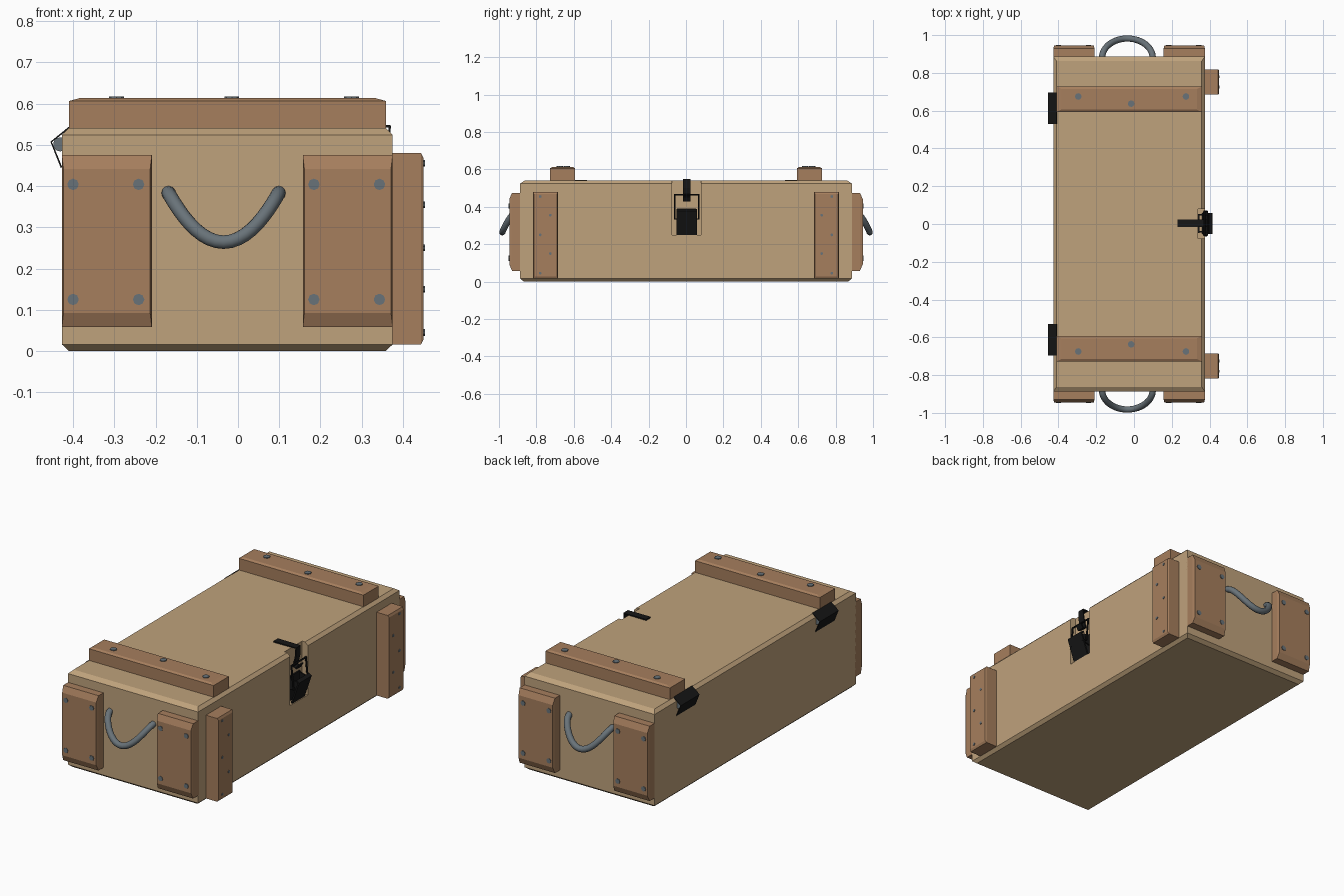
import bpy, bmesh
from math import sin, cos, pi
from mathutils import Matrix, Vector

if "Cube" in bpy.data.objects:
    bpy.data.objects.remove(bpy.data.objects["Cube"])


def material(name, rgb):
    m = bpy.data.materials.new(name)
    m.diffuse_color = (*rgb, 1)
    m.use_nodes = True
    m.node_tree.nodes["Principled BSDF"].inputs["Base Color"].default_value = m.diffuse_color
    return m


TAN = material("pale_wood", (0.52, 0.36, 0.20))
BROWN = material("brown_wood", (0.38, 0.21, 0.11))
STEEL = material("steel", (0.14, 0.17, 0.19))
BLACK = material("black_iron", (0.008, 0.008, 0.008))


def finish(name, bm, mat):
    bmesh.ops.recalc_face_normals(bm, faces=bm.faces)
    me = bpy.data.meshes.new(name)
    bm.to_mesh(me)
    bm.free()
    me.materials.append(mat)
    ob = bpy.data.objects.new(name, me)
    bpy.context.collection.objects.link(ob)
    return ob


def slab(name, axis, u, v, rings, mat):
    """Stack rectangles (w, inset_u, inset_v) along an axis into a chamfered board."""
    place = {"x": lambda a, b, w: (w, a, b),
             "y": lambda a, b, w: (a, w, b),
             "z": lambda a, b, w: (a, b, w)}[axis]
    bm = bmesh.new()
    loops = []
    for w, iu, iv in rings:
        a0, a1, b0, b1 = u[0] + iu, u[1] - iu, v[0] + iv, v[1] - iv
        loops.append([bm.verts.new(place(a, b, w))
                      for a, b in ((a0, b0), (a1, b0), (a1, b1), (a0, b1))])
    bm.faces.new(loops[0])
    bm.faces.new(loops[-1])
    for lo, hi in zip(loops, loops[1:]):
        for i in range(4):
            j = (i + 1) % 4
            bm.faces.new((lo[i], lo[j], hi[j], hi[i]))
    return finish(name, bm, mat)


def cylinder(name, pos, direction, r, depth, sides, mat):
    bm = bmesh.new()
    rot = Vector(direction).to_track_quat("Z", "Y").to_matrix().to_4x4()
    bmesh.ops.create_cone(bm, cap_ends=True, segments=sides, radius1=r, radius2=r,
                          depth=depth, matrix=Matrix.Translation(pos) @ rot)
    return finish(name, bm, mat)


def strip(name, pts, y0, y1, thick, mat):
    """Bent sheet metal: an x-z path stretched along y."""
    bm = bmesh.new()
    rows = [(bm.verts.new((x, y0, z)), bm.verts.new((x, y1, z))) for x, z in pts]
    for a, b in zip(rows, rows[1:]):
        bm.faces.new((a[0], a[1], b[1], b[0]))
    ob = finish(name, bm, mat)
    mod = ob.modifiers.new("thickness", "SOLIDIFY")
    mod.thickness = thick
    mod.offset = 0
    return ob


def rod(name, pts, r, mat, cyclic=False, res=4):
    cu = bpy.data.curves.new(name, "CURVE")
    cu.dimensions = "3D"
    cu.bevel_depth = r
    cu.bevel_resolution = res
    cu.use_fill_caps = True
    sp = cu.splines.new("POLY")
    sp.points.add(len(pts) - 1)
    for p, co in zip(sp.points, pts):
        p.co = (*co, 1)
    sp.use_cyclic_u = cyclic
    sp.use_smooth = res > 1
    cu.materials.append(mat)
    ob = bpy.data.objects.new(name, cu)
    bpy.context.collection.objects.link(ob)
    return ob


# Crate body with chamfered top and bottom edges
body = slab("crate_body", "z", (-0.427, 0.375), (-0.887, 0.887),
            [(0, 0.017, 0.02), (0.016, 0, 0), (0.524, 0, 0), (0.541, 0.017, 0.025)], TAN)

# Recess for the latch
cutter = slab("latch_recess_cutter", "x", (-0.076, 0.08), (0.25, 0.65),
              [(0.34, 0, 0), (0.5, 0, 0)], TAN)
mod = body.modifiers.new("latch_recess", "BOOLEAN")
mod.operation = "DIFFERENCE"
mod.solver = "EXACT"
mod.object = cutter
bpy.context.view_layer.objects.active = body
bpy.ops.object.modifier_apply(modifier=mod.name)
bpy.data.objects.remove(cutter)

for s, end in ((-1, "front"), (1, "back")):
    # Lid cleats and their bolts
    slab(f"lid_cleat_{end}", "z", (-0.41, 0.359), tuple(sorted((s * 0.593, s * 0.727))),
         [(0.535, 0, 0), (0.606, 0, 0), (0.613, 0.025, 0.012)], BROWN)
    for i, (x, y) in enumerate(((-0.295, 0.675), (-0.015, 0.637), (0.275, 0.675))):
        cylinder(f"lid_bolt_{end}_{i}", (x, s * y, 0.613), (0, 0, 1), 0.018, 0.008, 8, STEEL)

    # End plates with four bolts each
    for k, x0 in enumerate((-0.427, 0.157)):
        slab(f"end_plate_{end}_{k}", "y", (x0, x0 + 0.218), (0.058, 0.475),
             [(s * 0.88, 0, 0), (s * 0.93, 0, 0), (s * 0.945, 0.004, 0.034)], BROWN)
        for i, dx in enumerate((0.027, 0.186)):
            for j, z in enumerate((0.125, 0.404)):
                cylinder(f"end_bolt_{end}_{k}{i}{j}", (x0 + dx, s * 0.945, z), (0, 1, 0),
                         0.014, 0.006, 8, STEEL)

    # Side battens with staggered screws
    slab(f"side_batten_{end}", "x", tuple(sorted((s * 0.685, s * 0.818))), (0.016, 0.48),
         [(0.37, 0, 0), (0.444, 0, 0), (0.45, 0.004, 0.012)], BROWN)
    for i, z in enumerate((0.045, 0.15, 0.25, 0.355, 0.455)):
        y = 0.78 if i % 2 == 0 else 0.725
        cylinder(f"batten_screw_{end}_{i}", (0.45, s * y, z), (1, 0, 0), 0.008, 0.006, 6, STEEL)

    # Hanging carry handles
    path = []
    for i in range(25):
        a = -pi / 2 + pi * i / 24
        t = sin(a)
        path.append((-0.035 + 0.134 * t, s * (0.88 + 0.102 * cos(a)), 0.264 + 0.12 * t * t))
    rod(f"handle_{end}", path, 0.017, STEEL)

    # Hinges with pins
    y0, y1 = sorted((s * 0.53, s * 0.695))
    strip(f"hinge_{end}", [(-0.408, 0.543), (-0.453, 0.507), (-0.428, 0.445)],
          y0, y1, 0.004, BLACK)
    pin = cylinder(f"hinge_pin_{end}", (-0.431, s * 0.6125, 0.501), (0, 1, 0),
                   0.017, 0.155, 16, STEEL)
    for p in pin.data.polygons:
        p.use_smooth = len(p.vertices) == 4
    pin.data.set_sharp_from_angle(angle=0.7)

# Latch: lid strap with hook, wire loop, lever and backing plate
C = 0.003
strip("latch_strap", [(0.23, 0.545), (0.368, 0.545), (0.366, 0.50), (0.352, 0.44),
                      (0.372, 0.432), (0.385, 0.455)], C - 0.02, C + 0.02, 0.007, BLACK)
rod("latch_loop", [(0.372, C - 0.064, 0.465), (0.372, C + 0.064, 0.465),
                   (0.385, C + 0.064, 0.335), (0.385, C - 0.064, 0.335)],
    0.006, BLACK, cyclic=True, res=1)
strip("latch_lever", [(0.395, 0.384), (0.41, 0.375), (0.366, 0.252)],
      C - 0.055, C + 0.055, 0.01, BLACK)
slab("latch_back_plate", "x", (C - 0.05, C + 0.05), (0.255, 0.39),
     [(0.338, 0, 0), (0.348, 0, 0)], BLACK)
for s, side in ((-1, "left"), (1, "right")):
    slab(f"latch_bracket_{side}", "x", (C + s * 0.045 - 0.004, C + s * 0.045 + 0.004),
         (0.32, 0.385), [(0.345, 0, 0), (0.40, 0, 0.012)], BLACK)
